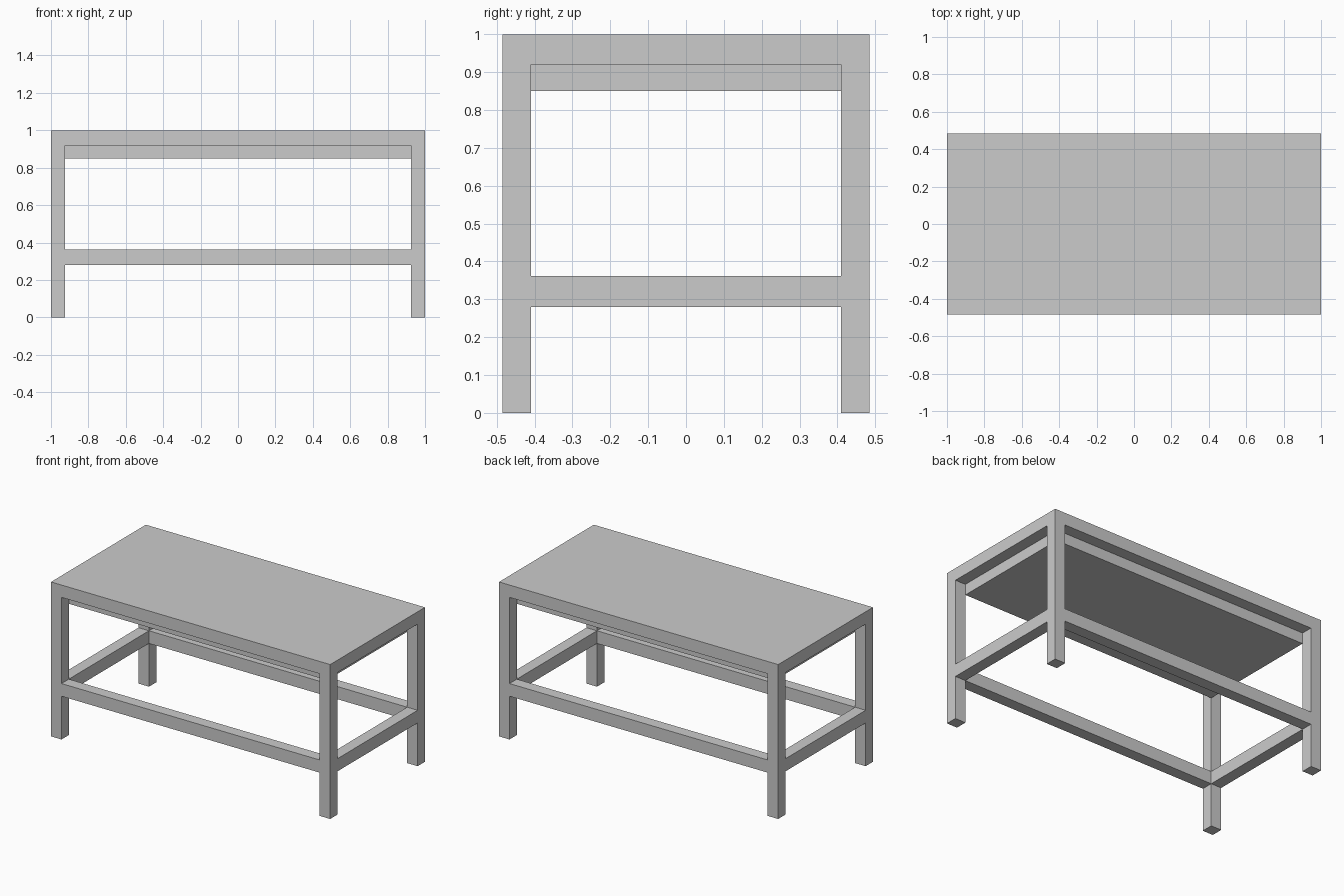
import bpy

if "Cube" in bpy.data.objects:
    bpy.data.objects.remove(bpy.data.objects["Cube"])

X, Y, W = 1.0, 0.485, 0.075   # half length, half depth, leg thickness


def box(name, lo, hi):
    bpy.ops.mesh.primitive_cube_add(size=1, location=[(a + b) / 2 for a, b in zip(lo, hi)])
    ob = bpy.context.object
    ob.name = name
    ob.scale = [b - a for a, b in zip(lo, hi)]
    bpy.ops.object.transform_apply(location=False, rotation=False, scale=True)
    return ob


# Top slab, with a recessed block beneath it
box("table_top", (-X, -Y, 0.92), (X, Y, 1.0))
box("under_top_block", (-X + W, -Y + W, 0.85), (X - W, Y - W, 0.92))

# Four corner legs, flush with the top
for sx, side in ((-1, "left"), (1, "right")):
    for sy, end in ((-1, "front"), (1, "back")):
        cx, cy = sx * (X - W / 2), sy * (Y - W / 2)
        box(f"{end}_{side}_leg", (cx - W / 2, cy - W / 2, 0), (cx + W / 2, cy + W / 2, 0.92))

# Stretchers between the legs, flush with their outer faces
Z0, Z1 = 0.28, 0.362
for s, name in ((-1, "front"), (1, "back")):
    c = s * (Y - W / 2)
    box(f"{name}_stretcher", (-X + W, c - W / 2, Z0), (X - W, c + W / 2, Z1))
for s, name in ((-1, "left"), (1, "right")):
    c = s * (X - W / 2)
    box(f"{name}_stretcher", (c - W / 2, -Y + W, Z0), (c + W / 2, Y - W, Z1))
